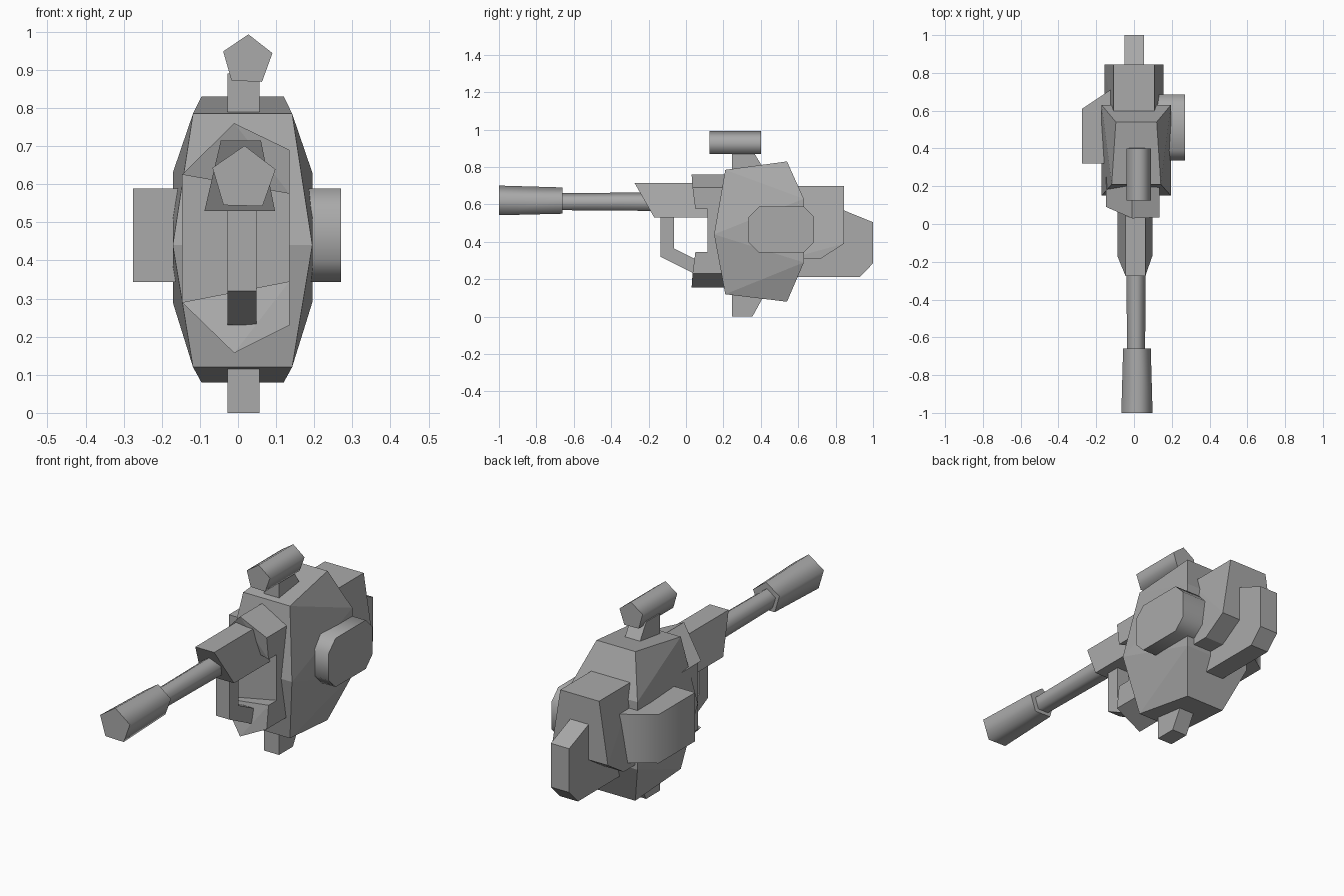
import bpy, bmesh, math

cube = bpy.data.objects.get("Cube")
if cube:
    bpy.data.objects.remove(cube)

grey = bpy.data.materials.new("plain_grey")
grey.use_nodes = True
colour = (0.4, 0.4, 0.4, 1)
grey.diffuse_color = colour
grey.node_tree.nodes["Principled BSDF"].inputs["Base Color"].default_value = colour

CX = 0.012  # the body's centre line


def finish(name, bm, smooth=0):
    bmesh.ops.recalc_face_normals(bm, faces=bm.faces)
    mesh = bpy.data.meshes.new(name)
    bm.to_mesh(mesh)
    bm.free()
    mesh.materials.append(grey)
    obj = bpy.data.objects.new(name, mesh)
    bpy.context.collection.objects.link(obj)
    if smooth:
        bpy.ops.object.select_all(action='DESELECT')
        obj.select_set(True)
        bpy.context.view_layer.objects.active = obj
        bpy.ops.object.shade_smooth_by_angle(angle=math.radians(smooth))
    return obj


def loft(name, start, end, smooth=0):
    """Solid between two matching rings of points."""
    bm = bmesh.new()
    a = [bm.verts.new(p) for p in start]
    b = [bm.verts.new(p) for p in end]
    bm.faces.new(a)
    bm.faces.new(b[::-1])
    for i in range(len(a)):
        j = (i + 1) % len(a)
        bm.faces.new((a[i], b[i], b[j], a[j]))
    return finish(name, bm, smooth)


def side_plate(name, profile, x0, x1, smooth=0):
    """Side profile of (y, z) points, extruded along x."""
    return loft(name, [(x0, y, z) for y, z in profile],
                [(x1, y, z) for y, z in profile], smooth)


def hull(name, points):
    bm = bmesh.new()
    for p in points:
        bm.verts.new(p)
    bmesh.ops.convex_hull(bm, input=bm.verts[:])
    bmesh.ops.dissolve_limit(bm, angle_limit=0.03, verts=bm.verts[:], edges=bm.edges[:])
    return finish(name, bm)


def pentagon_tube(name, x, z, y0, y1, r0, r1, turn=0):
    def ring(y, r):
        angles = [math.radians(turn + 90 + 72 * i) for i in range(5)]
        return [(x + r * math.cos(t), y, z + r * math.sin(t)) for t in angles]
    return loft(name, ring(y0, r0), ring(y1, r1), 80)


# Faceted main body: (y, z, half width) mirrored across its centre
body = [(0.21, 0.785, 0.13), (0.54, 0.83, 0.108), (0.63, 0.63, 0.183),
        (0.63, 0.29, 0.183), (0.54, 0.08, 0.108), (0.21, 0.12, 0.13),
        (0.15, 0.44, 0.183)]
hull("body", [(CX + s * w, y, z) for y, z, w in body for s in (-1, 1)])

# Front collar: hexagonal base with an upper and a lower jaw
hexagon = [(-0.01, 0.76), (0.135, 0.69), (0.135, 0.23),
           (-0.01, 0.157), (-0.147, 0.29), (-0.147, 0.625)]
loft("collar_base", [(x, 0.115, z) for x, z in hexagon],
     [(x, 0.26, z) for x, z in hexagon])
upper = [(-0.147, 0.09, 0.625), (-0.01, 0.03, 0.76), (0.135, 0.035, 0.69), (0.135, 0.05, 0.575)]
lower = [(-0.147, 0.09, 0.29), (0.135, 0.05, 0.345), (0.135, 0.035, 0.23), (-0.01, 0.03, 0.157)]
for name, jaw in (("collar_upper_jaw", upper), ("collar_lower_jaw", lower)):
    hull(name, jaw + [(x, 0.12, z) for x, y, z in jaw])

# Barrel mount with a raked front
mount = [(-0.045, -0.275, 0.715), (0.06, -0.275, 0.715),
         (0.097, -0.17, 0.53), (-0.088, -0.17, 0.53)]
loft("barrel_mount", mount, [(x, 0.13, z) for x, y, z in mount])

# Barrel and muzzle
pentagon_tube("barrel", 0.011, 0.61, -0.68, -0.15, 0.05, 0.055)
pentagon_tube("muzzle", 0.015, 0.614, -1, -0.66, 0.087, 0.077, -1.5)

# Bent handle under the mount
side_plate("handle", [(-0.135, 0.56), (-0.135, 0.32), (0.045, 0.23), (0.065, 0.3),
                      (-0.065, 0.365), (-0.065, 0.56)], -0.027, 0.048)

# Sight on its stand, and the matching lower fin
pentagon_tube("sight", 0.025, 0.925, 0.125, 0.4, 0.068, 0.068, -2)
side_plate("sight_stand", [(0.245, 0.76), (0.245, 0.89), (0.355, 0.89),
                           (0.41, 0.8), (0.41, 0.76)], -0.027, 0.057)
side_plate("bottom_fin", [(0.245, 0.15), (0.245, 0), (0.355, 0),
                          (0.41, 0.1), (0.41, 0.15)], -0.027, 0.057)

# Rear pack, wider below than on top
pack = [(0.55, 0.7, 0.108), (0.845, 0.7, 0.108), (0.845, 0.39, 0.157),
        (0.72, 0.31, 0.157), (0.55, 0.31, 0.157)]
hull("rear_pack", [(s * w, y, z) for y, z, w in pack for s in (-1, 1)])
side_plate("rear_fin", [(0.58, 0.57), (0.84, 0.57), (1, 0.505), (1, 0.285),
                        (0.93, 0.213), (0.58, 0.213)], -0.05, 0.052)

# Left pod: octagonal block
c = 0.055
y0, y1, z0, z1 = 0.335, 0.685, 0.343, 0.588
octagon = [(y0 + c, z0), (y1 - c, z0), (y1, z0 + c), (y1, z1 - c),
           (y1 - c, z1), (y0 + c, z1), (y0, z1 - c), (y0, z0 + c)]
side_plate("left_pod", octagon, 0.1, 0.27, 50)

# Right pod: block with a slanted back
plan = [(-0.275, 0.32), (-0.275, 0.61), (-0.125, 0.71), (-0.1, 0.71), (-0.1, 0.32)]
loft("right_pod", [(x, y, z0) for x, y in plan], [(x, y, z1) for x, y in plan], 60)
